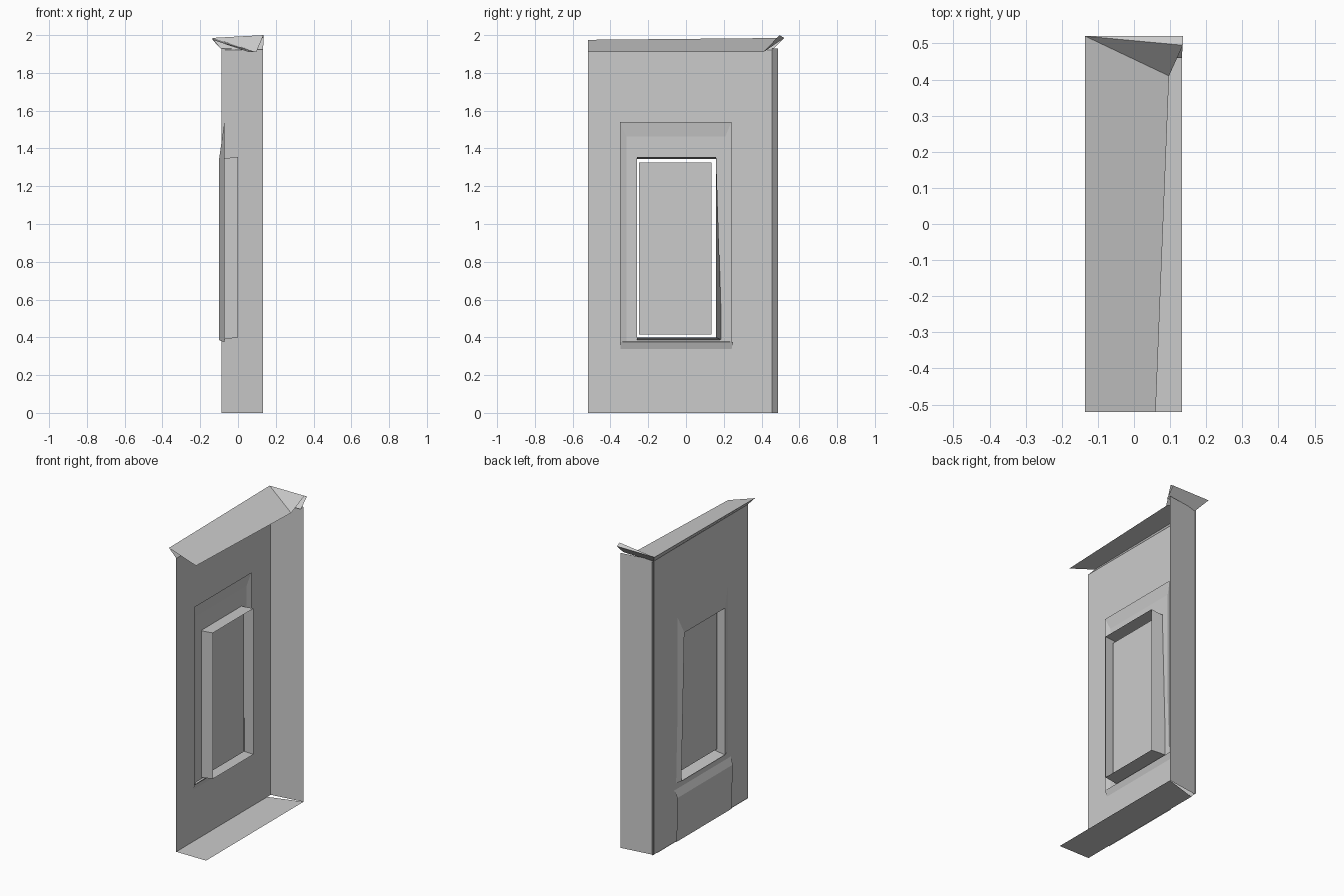
import bpy


def mesh(name, verts, faces):
    me = bpy.data.meshes.new(name)
    me.from_pydata(verts, [], faces)
    me.update()
    ob = bpy.data.objects.new(name, me)
    bpy.context.collection.objects.link(ob)
    return ob


def poly(name, *pts):
    return mesh(name, pts, [tuple(range(len(pts)))])


def rect(x, y0, y1, z0, z1):
    return [(x, y0, z0), (x, y1, z0), (x, y1, z1), (x, y0, z1)]


def bridge(name, a, b):
    # band of four quads between two rectangular loops
    return mesh(name, a + b, [(i, (i + 1) % 4, 4 + (i + 1) % 4, 4 + i) for i in range(4)])


WX = -0.083   # wall plane

# main wall with window opening
opening = [(WX, -0.26, 0.385), (WX, 0.18, 0.385), (WX, 0.16, 1.35), (WX, -0.26, 1.35)]
bridge("wall", rect(WX, -0.52, 0.47, 0, 1.92), opening)

# narrow return wall and floor
poly("return_wall", (-0.087, 0.456, 0), (0.133, 0.487, 0), (0.133, 0.487, 1.93), (-0.087, 0.456, 1.93))
poly("floor", (-0.087, -0.52, 0), (0.133, -0.52, 0), (0.133, 0.487, 0), (-0.087, 0.42, 0))

# roof slope and hip end
tip_f, tip_b = (-0.135, -0.52, 1.975), (-0.135, 0.52, 1.985)
eave_f, eave_b = (0.06, -0.52, 1.91), (0.097, 0.41, 1.91)
hip, hip_b = (0.135, 0.495, 2.0), (0.135, 0.52, 1.985)
mesh("roof", [tip_f, eave_f, eave_b, tip_b, hip], [(0, 1, 2, 3), (3, 2, 4)])

# soffits joining the roof edge to the walls
mesh("soffit", [tip_f, tip_b, (WX, 0.456, 1.92), (WX, -0.52, 1.92),
                hip, hip_b, (0.133, 0.46, 1.925)],
     [(0, 1, 2, 3), (1, 4, 5), (1, 5, 6, 2)])

# window box, set skewed at its lower corner
outer = [(-0.10, -0.26, 0.385), (-0.10, 0.19, 0.385), (-0.10, 0.16, 1.345), (-0.10, -0.26, 1.345)]
bridge("window_box", outer, rect(0.0, -0.26, 0.16, 0.40, 1.355))

# window pane floating inside the box
poly("window_pane", *rect(-0.05, -0.25, 0.135, 0.415, 1.325))

# sloping surround outside the window
bridge("window_surround", rect(-0.072, -0.35, 0.24, 0.375, 1.54), outer)

# sill and lower panel
mesh("sill_panel", [(-0.07, -0.35, 0.375), (-0.07, 0.25, 0.375), (-0.10, 0.23, 0.29),
                    (-0.10, -0.34, 0.29), (-0.092, 0.23, 0), (-0.092, -0.34, 0)],
     [(0, 1, 2, 3), (3, 2, 4, 5)])
